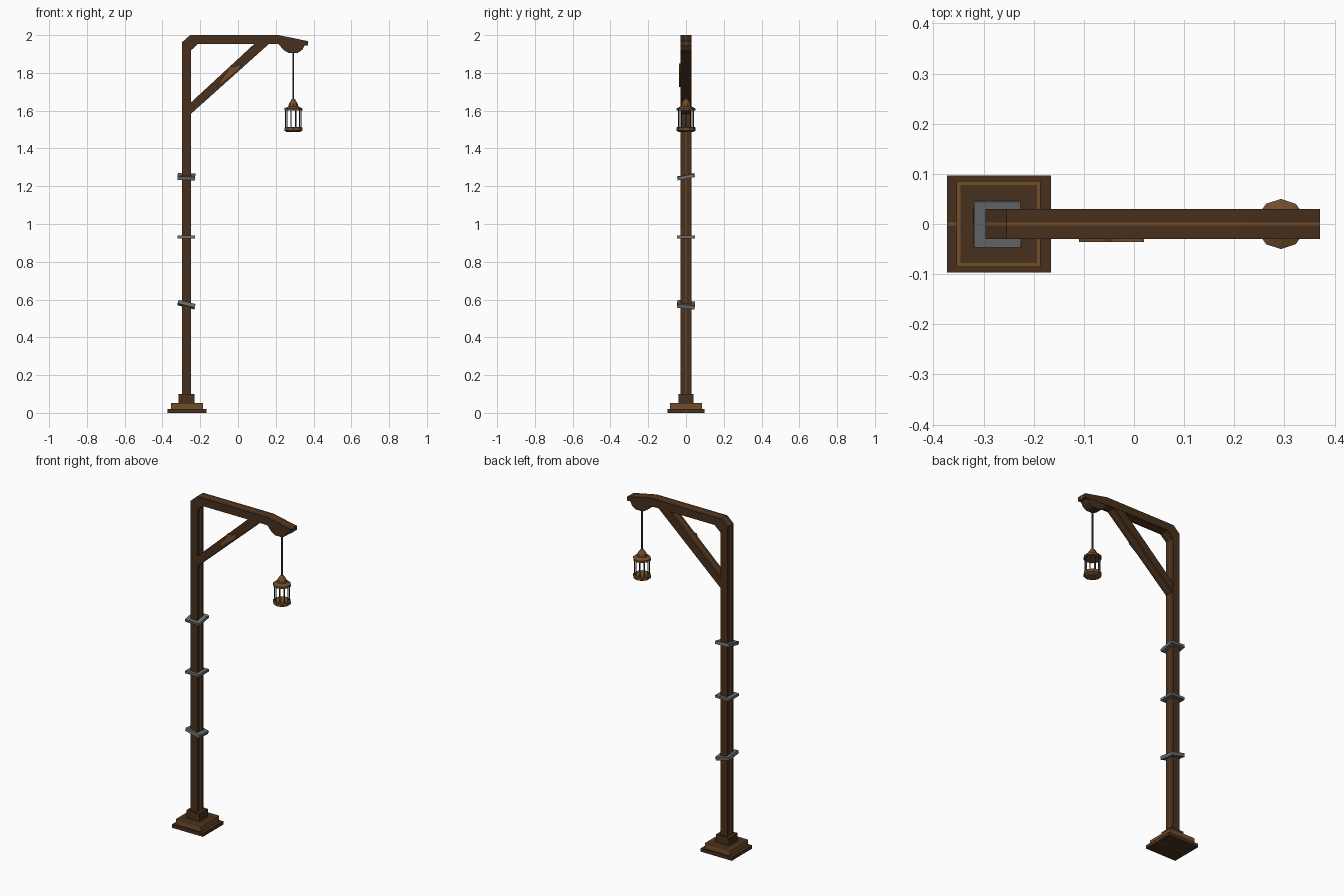
import bpy, bmesh, math
from mathutils import Matrix

if "Cube" in bpy.data.objects:
    bpy.data.objects.remove(bpy.data.objects["Cube"])


def material(name, rgb):
    m = bpy.data.materials.new(name)
    m.diffuse_color = (*rgb, 1)
    m.use_nodes = True
    m.node_tree.nodes["Principled BSDF"].inputs["Base Color"].default_value = m.diffuse_color
    return m


DARK = material("dark_wood", (0.065, 0.03, 0.012))
LIGHT = material("light_wood", (0.17, 0.075, 0.024))
IRON = material("iron", (0.15, 0.155, 0.16))
ROD = material("dark_iron", (0.045, 0.047, 0.05))


def finish(name, bm, mats):
    bmesh.ops.recalc_face_normals(bm, faces=bm.faces)
    me = bpy.data.meshes.new(name)
    bm.to_mesh(me)
    bm.free()
    for m in mats:
        me.materials.append(m)
    ob = bpy.data.objects.new(name, me)
    bpy.context.collection.objects.link(ob)
    return ob


def slab(name, profile, ys, mats):
    """Extrude an x/z profile through the y stations; the middle strip takes the last material."""
    bm = bmesh.new()
    loops = [[bm.verts.new((x, y, z)) for x, z in profile] for y in ys]
    n = len(profile)
    for k, (a, b) in enumerate(zip(loops, loops[1:])):
        for i in range(n):
            j = (i + 1) % n
            f = bm.faces.new((a[i], a[j], b[j], b[i]))
            f.material_index = 1 if (len(ys) == 4 and k == 1) else 0
    bm.faces.new(loops[0])
    bm.faces.new(loops[-1])
    return finish(name, bm, mats)


def box(name, x0, x1, y0, y1, z0, z1, mats, rim=0):
    bm = bmesh.new()
    bmesh.ops.create_cube(bm, size=1, matrix=Matrix.Translation(
        ((x0 + x1) / 2, (y0 + y1) / 2, (z0 + z1) / 2)) @ Matrix.Diagonal((x1 - x0, y1 - y0, z1 - z0, 1)))
    if rim:  # dark panel inset into the top
        top = max(bm.faces, key=lambda f: f.calc_center_median().z)
        bmesh.ops.inset_region(bm, faces=[top], thickness=rim)
        top.material_index = 1
    return finish(name, bm, mats)


def turned(name, rings, sides, mats, x):
    """Low-poly turned part from (radius, z) rings."""
    bm = bmesh.new()
    loops = []
    for r, z in rings:
        loops.append([bm.verts.new((x + r * math.sin(2 * math.pi * i / sides),
                                    r * math.cos(2 * math.pi * i / sides), z)) for i in range(sides)])
    for a, b in zip(loops, loops[1:]):
        for i in range(sides):
            j = (i + 1) % sides
            bm.faces.new((a[i], a[j], b[j], b[i]))
    bm.faces.new(loops[0])
    bm.faces.new(loops[-1])
    return finish(name, bm, mats)


STRIPED = (-0.03, -0.003, 0.003, 0.03)

# Stepped base
slab("base_plate", [(-0.373, 0), (-0.166, 0), (-0.166, 0.02), (-0.373, 0.02)],
     (-0.097, -0.003, 0.003, 0.097), [DARK, LIGHT])
box("base_step", -0.354, -0.186, -0.086, 0.086, 0.02, 0.053, [LIGHT, DARK], rim=0.011)
box("base_collar", -0.315, -0.229, -0.04, 0.04, 0.053, 0.1, [DARK])

# Post and arm as one bent beam
slab("post_and_arm", [(-0.296, 0.05), (-0.25, 0.05), (-0.25, 1.918), (-0.212, 1.953), (0.19, 1.953),
                      (0.371, 1.944), (0.371, 1.968), (0.215, 2.0), (-0.254, 2.0), (-0.296, 1.962)],
     STRIPED, [DARK, LIGHT])

# Diagonal brace with a raised wooden patch
slab("brace", [(-0.255, 1.578), (0.168, 1.957), (0.09, 1.957), (-0.255, 1.638)],
     (-0.028, -0.003, 0.003, 0.028), [DARK, LIGHT])
slab("brace_patch", [(-0.11, 1.725), (-0.06, 1.765), (-0.035, 1.785), (0.005, 1.815), (0.02, 1.85),
                     (-0.02, 1.832), (-0.045, 1.835), (-0.06, 1.80), (-0.085, 1.772)],
     (-0.036, -0.026), [LIGHT])

# Hanger block under the arm
slab("hanger_block", [(0.215, 1.952), (0.225, 1.94), (0.24, 1.922), (0.268, 1.905), (0.315, 1.905),
                      (0.34, 1.922), (0.352, 1.945)], (-0.028, 0.028), [DARK])

# Iron bands, some knocked askew
for i, (z, h, rx, ry) in enumerate([(1.25, 0.018, 11, 2), (0.932, 0.015, 0, 0), (0.573, 0.02, -6, 14)]):
    band = box(f"post_band_{i + 1}", -0.0465, 0.0465, -0.0465, 0.0465, -h / 2, h / 2, [IRON])
    band.location = (-0.273, 0, z)
    band.rotation_euler = (math.radians(rx), math.radians(ry), 0)

# Lantern
LX = 0.293
turned("lantern_rod", [(0.005, 1.65), (0.005, 1.91)], 6, [ROD], LX)
turned("lantern_cap", [(0.05, 1.6), (0.05, 1.612), (0.028, 1.622), (0.024, 1.638), (0.008, 1.662)],
       10, [LIGHT], LX)
turned("lantern_base", [(0.036, 1.486), (0.05, 1.494), (0.05, 1.51), (0.044, 1.514)], 10, [LIGHT], LX)
for i in range(10):
    a = 2 * math.pi * (i + 0.5) / 10
    bar = turned(f"lantern_bar_{i + 1}", [(0.0033, 1.51), (0.0033, 1.603)], 4, [ROD], 0)
    bar.location = (LX + 0.041 * math.sin(a), 0.041 * math.cos(a), 0)
